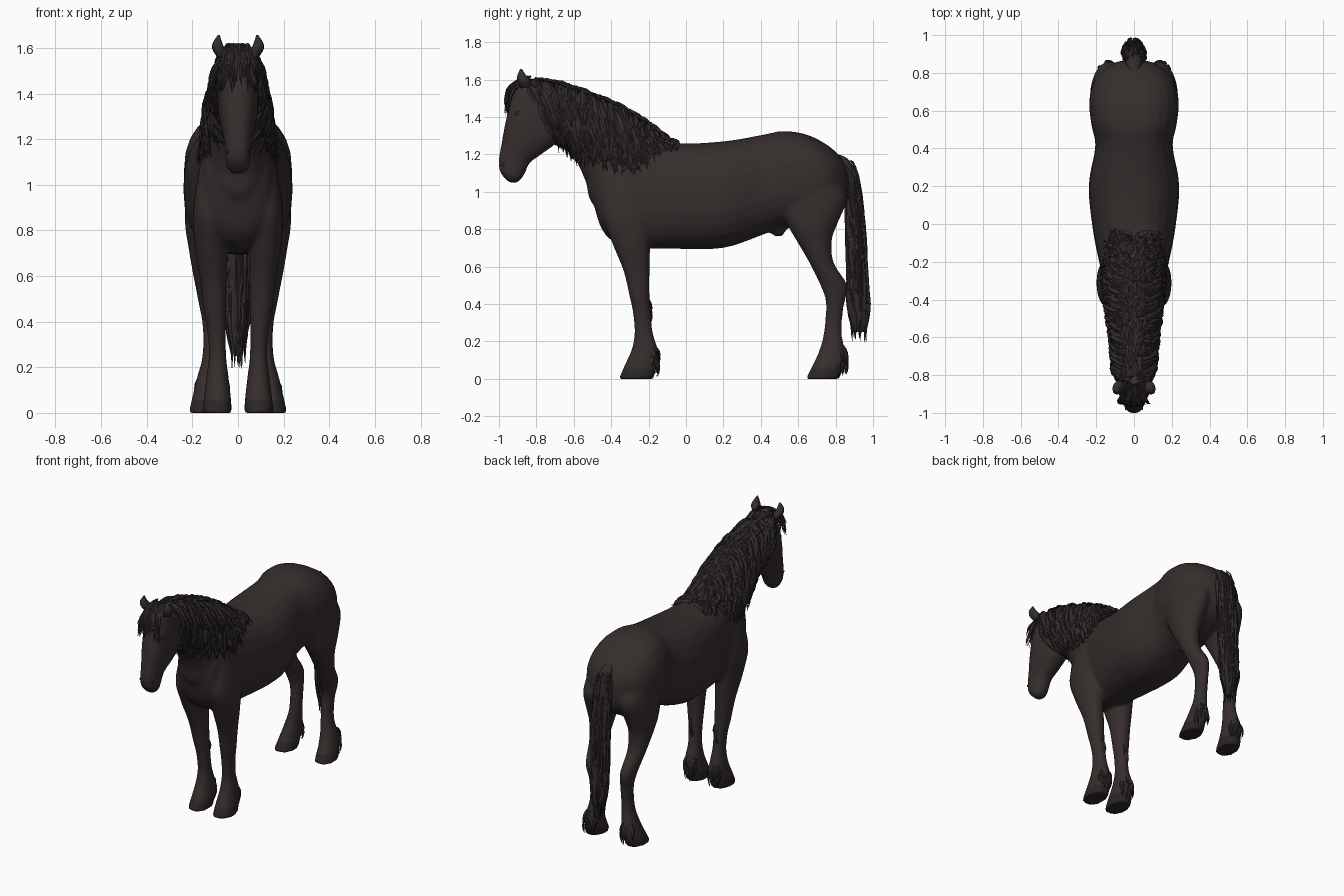
import bpy, bmesh, math, random
from mathutils import Vector
from mathutils.bvhtree import BVHTree

if "Cube" in bpy.data.objects:
    bpy.data.objects.remove(bpy.data.objects["Cube"])

random.seed(4)
rnd = random.uniform


def material(name, rgb):
    m = bpy.data.materials.new(name)
    m.diffuse_color = (*rgb, 1)
    m.use_nodes = True
    m.node_tree.nodes["Principled BSDF"].inputs["Base Color"].default_value = m.diffuse_color
    return m


COAT = material("dark brown coat", (0.036, 0.027, 0.026))
HAIR = material("dark hair", (0.031, 0.0245, 0.0235))
HORN = material("dark hoof and eye", (0.024, 0.019, 0.018))


def spline(rows, k):
    """Smooth curve through rows of numbers."""
    rows = [Vector(r) for r in rows]
    out = []
    for i in range(len(rows) - 1):
        a, b, c, d = rows[max(i - 1, 0)], rows[i], rows[i + 1], rows[min(i + 2, len(rows) - 1)]
        for j in range(k):
            t = j / k
            out.append(0.5 * (2 * b + (c - a) * t + (2 * a - 5 * b + 4 * c - d) * t * t
                              + (3 * b - a - 3 * c + d) * t ** 3))
    return out + [rows[-1]]


def bridge(bm, rings):
    for r, q in zip(rings, rings[1:]):
        n = len(r)
        for i in range(n):
            bm.faces.new((r[i], r[(i + 1) % n], q[(i + 1) % n], q[i]))
    bm.faces.new(rings[0][::-1])
    bm.faces.new(rings[-1])


def loft(bm, rows, side=1, e=2.2, n=24):
    """Rows: edge A (y, z), edge B (y, z), x centre, half width."""
    rings = []
    for ay, az, by, bz, xc, hw in spline(rows, 4):
        ring = []
        for i in range(n):
            t = 2 * math.pi * i / n
            c, s = math.cos(t), math.sin(t)
            c = math.copysign(abs(c) ** (2 / e), c)
            s = math.copysign(abs(s) ** (2 / e), s)
            ring.append(bm.verts.new((side * (xc + hw * s), (ay + by) / 2 + c * (ay - by) / 2,
                                      (az + bz) / 2 + c * (az - bz) / 2)))
        rings.append(ring)
    bridge(bm, rings)


def finish(bm, name, mat, smooth):
    bmesh.ops.recalc_face_normals(bm, faces=bm.faces)
    me = bpy.data.meshes.new(name)
    bm.to_mesh(me)
    bm.free()
    ob = bpy.data.objects.new(name, me)
    bpy.context.collection.objects.link(ob)
    me.materials.append(mat)
    me.polygons.foreach_set("use_smooth", [smooth] * len(me.polygons))
    return ob


# Body, neck, head and legs as closed lofts, fused by remeshing
bm = bmesh.new()
loft(bm, [(-.50, 1.10, -.49, .92, 0, .08), (-.45, 1.20, -.45, .80, 0, .135),
          (-.38, 1.26, -.38, .73, 0, .16), (-.25, 1.30, -.25, .70, 0, .175),
          (-.05, 1.26, -.05, .695, 0, .215), (.20, 1.27, .20, .70, 0, .24),
          (.41, 1.305, .41, .77, 0, .205), (.52, 1.325, .52, .81, 0, .225),
          (.65, 1.305, .65, .80, 0, .237), (.77, 1.24, .77, .84, 0, .205),
          (.845, 1.16, .845, .91, 0, .12), (.87, 1.08, .87, .99, 0, .04)], e=2.4)
loft(bm, [(-.04, 1.24, -.40, .82, 0, .15), (-.14, 1.31, -.51, .95, 0, .148),
          (-.26, 1.39, -.535, 1.05, 0, .134), (-.42, 1.47, -.59, 1.17, 0, .114),
          (-.58, 1.535, -.65, 1.25, 0, .10), (-.74, 1.57, -.72, 1.28, 0, .09),
          (-.84, 1.57, -.80, 1.33, 0, .07)])
loft(bm, [(-.86, 1.61, -.72, 1.53, 0, .055), (-.91, 1.555, -.68, 1.38, 0, .083),
          (-.945, 1.46, -.69, 1.27, 0, .09), (-.968, 1.36, -.76, 1.21, 0, .08),
          (-.988, 1.25, -.835, 1.155, 0, .062), (-1.002, 1.16, -.86, 1.10, 0, .055),
          (-.99, 1.10, -.885, 1.065, 0, .051), (-.95, 1.053, -.91, 1.045, 0, .025)], e=2.4)
loft(bm, [(.40, .84, .62, .86, 0, .06), (.43, .80, .55, .81, 0, .04),
          (.475, .76, .515, .76, 0, .016)])  # sheath
for s in (1, -1):
    loft(bm, [(-.40, 1.12, -.22, 1.12, .11, .05), (-.45, .90, -.18, .90, .122, .075),
              (-.40, .74, -.19, .73, .118, .072), (-.335, .58, -.195, .58, .108, .058),
              (-.302, .44, -.195, .43, .10, .048), (-.285, .36, -.19, .36, .094, .041),
              (-.275, .25, -.178, .25, .09, .038), (-.29, .16, -.15, .15, .09, .049),
              (-.325, .08, -.155, .07, .09, .058), (-.36, 0, -.175, 0, .092, .066)], s)
    loft(bm, [(.54, 1.14, .80, 1.08, .115, .10), (.50, .95, .862, .97, .13, .10),
              (.545, .82, .81, .83, .144, .088), (.59, .74, .78, .74, .147, .073),
              (.665, .61, .79, .62, .142, .057), (.735, .46, .862, .50, .128, .044),
              (.748, .38, .842, .38, .117, .038), (.737, .25, .832, .25, .118, .038),
              (.715, .16, .85, .15, .132, .048), (.68, .08, .845, .07, .143, .056),
              (.64, 0, .82, 0, .15, .066)], s, e=2.0)
horse = finish(bm, "horse_body", COAT, True)
rm = horse.modifiers.new("fuse", 'REMESH')
rm.mode, rm.voxel_size, rm.use_smooth_shade = 'VOXEL', 0.011, True
sm = horse.modifiers.new("soften", 'SMOOTH')
sm.factor, sm.iterations = 0.5, 6
dg = bpy.context.evaluated_depsgraph_get()
fused = bpy.data.meshes.new_from_object(horse.evaluated_get(dg))
horse.modifiers.clear()
horse.data = fused
fused.materials.clear()
fused.materials.append(COAT)
fused.materials.append(HORN)
for p in fused.polygons:
    p.use_smooth = True
    p.material_index = 1 if p.center.z < 0.055 else 0
tree = BVHTree.FromPolygons([v.co for v in fused.vertices], [p.vertices for p in fused.polygons])

# Ears: tapering shells
bm = bmesh.new()
for s in (1, -1):
    loft(bm, [(-.885, 1.555, -.825, 1.56, .066, .024), (-.90, 1.59, -.835, 1.595, .084, .028),
              (-.902, 1.62, -.855, 1.622, .09, .021), (-.887, 1.657, -.877, 1.657, .084, .004)], s, n=12)
finish(bm, "ears", COAT, True)

# Eyes and nostrils
bm = bmesh.new()
for s in (1, -1):
    for y, z, r in ((-.90, 1.42, .011), (-.975, 1.145, .009)):
        hit = tree.ray_cast(Vector((s, y, z)), Vector((-s, 0, 0)))[0]
        if hit:
            b = bmesh.ops.create_icosphere(bm, subdivisions=2, radius=r)["verts"]
            for v in b:
                v.co = Vector((v.co.x * .35, v.co.y * 1.3, v.co.z)) + hit
finish(bm, "eyes_and_nostrils", HORN, True)


def lock(bm, pts, normals, w, t):
    """Flat tapering lock of hair with a diamond section."""
    rings, m = [], len(pts) - 1
    for i, p in enumerate(pts):
        tan = (pts[min(i + 1, m)] - pts[max(i - 1, 0)]).normalized()
        side = tan.cross(normals[i]).normalized()
        nor = side.cross(tan)
        f = (0.6 + 0.4 * math.sin(math.pi * i / m)) * (1 - 0.85 * (i / m) ** 3)
        rings.append([bm.verts.new(p + d) for d in
                      (side * w * f, nor * t * f, -side * w * f, -nor * t * f)])
    bridge(bm, rings)


# Mane: layers of locks combed from the crest down over the neck surface
roots = spline([(-.85, 1.60, -.68, 1.28), (-.70, 1.585, -.61, 1.18), (-.50, 1.52, -.45, 1.13),
                (-.35, 1.455, -.31, 1.10), (-.20, 1.365, -.20, 1.17), (-.07, 1.265, -.06, 1.225)], 16)
bm = bmesh.new()
for s in (1, -1):
    for layer in range(3):
        for ry, rz, ey, ez in roots:
            u0 = (0, 0, .4)[layer] + rnd(0, .12)
            u1 = (1, .6, 1)[layer] + rnd(-.2, .07)
            ph, off = rnd(0, 6), rnd(.006, .02)
            dy, pts, nors = rnd(-.035, .035), [], []
            for i in range(10):
                u = u0 + (u1 - u0) * i / 9
                y = ry + (ey - ry) * u + dy * u + .014 * math.sin(ph + 10 * u)
                z = rz + (ez - rz) * u
                hit, n, _, _ = tree.ray_cast(Vector((s, y, z)), Vector((-s, 0, 0)))
                if not hit or hit.x * s < 0.01:
                    hit, n = Vector((s * .012, y, z - .01)), Vector((s * .3, 0, 1)).normalized()
                lift = (off + .012 * math.sin(math.pi * min(u, 1))) * min(1, max(.5, -2.2 * y))
                pts.append(hit + n * (lift + .006 * math.sin(ph + 14 * u)))
                nors.append(n)
            lock(bm, pts, nors, rnd(.013, .021), rnd(.006, .011))
# Locks lying along the crest close the parting
for i in range(70):
    i0, x, ph = random.randint(0, len(roots) - 12), rnd(-.04, .04), rnd(0, 6)
    pts = [Vector((x * (1 + .12 * j) + .008 * math.sin(ph + j), r[0], r[1] + .006 - 5 * x * x
                   + .006 * math.sin(ph + 1.5 * j))) for j, r in enumerate(roots[i0:i0 + 11:2])]
    lock(bm, pts, [Vector((x * 6, .3, 1)).normalized()] * len(pts), rnd(.014, .02), rnd(.007, .011))
# Forelock over the brow
for i in range(40):
    x, L, ph = rnd(-.08, .08), rnd(.10, .2), rnd(0, 6)
    pts, nors = [], []
    for j in range(8):
        u = j / 7
        z = 1.605 - L * u ** 1.2
        y = -.855 - .085 * math.sin(min(1, u * 1.5) * math.pi / 2) - .035 * u
        pts.append(Vector((x * (.6 + .6 * u) + .006 * math.sin(ph + 8 * u), y + abs(x) * .35, z + .012 * (1 - u))))
        nors.append(Vector((x * 3, -1, .6 * (1 - u))).normalized())
    lock(bm, pts, nors, rnd(.009, .015), .007)
finish(bm, "mane_and_forelock", HAIR, False)

# Tail: core with long wavy locks around it
core = [(.80, 1.205, .80, 1.15, 0, .025), (.875, 1.165, .835, 1.10, 0, .045),
        (.925, 1.03, .855, 1.0, 0, .054), (.95, .80, .862, .80, 0, .056),
        (.965, .55, .868, .55, 0, .052), (.978, .38, .872, .38, 0, .042), (.95, .25, .90, .25, 0, .014)]
bm = bmesh.new()
loft(bm, core, n=14)
path = spline(core, 8)
for i in range(130):
    a, ph = rnd(0, 2 * math.pi), rnd(0, 6)
    i0 = random.randint(7, 32)
    i1 = min(len(path) - 1, i0 + random.randint(12, 22))
    drop = rnd(0, .06) if i1 == len(path) - 1 else 0
    pts, nors = [], []
    for j in range(9):
        q = path[round(i0 + (i1 - i0) * j / 8)]
        grow = 1.07 + .08 * math.sin(ph + j)
        c, sn = math.cos(a + .15 * math.sin(ph + j)), math.sin(a)
        hy, hw = max((q[0] - q[2]) / 2, .036), max(q[5], .028)
        pts.append(Vector((sn * hw * grow, (q[0] + q[2]) / 2 + c * hy * grow,
                           (q[1] + q[3]) / 2 + c * (q[1] - q[3]) / 2 - drop * j / 8)))
        nors.append(Vector((sn, c, .05)).normalized())
    lock(bm, pts, nors, rnd(.009, .015), rnd(.005, .009))
finish(bm, "tail", HAIR, False)

# Feathering: hair tufts behind and beside the fetlocks
bm = bmesh.new()
for s in (1, -1):
    for cx, cy in ((.09, -.205), (.14, .80)):
        for i in range(20):
            a, z0, L = rnd(-1.3, 1.3), rnd(.12, .18), rnd(.07, .12)
            d = Vector((math.sin(a), math.cos(a), 0))
            pts = []
            for j in range(6):
                u = j / 5
                r = .042 + .022 * math.sin(math.pi * min(1, u * .8))
                pts.append(Vector((s * cx, cy, z0 - L * u)) + Vector((d.x * (r - .01), d.y * r, 0)))
            lock(bm, pts, [d] * 6, rnd(.009, .014), .007)
    for i in range(6):  # short tufts behind the front knees
        z0, x = rnd(.36, .43), rnd(-.02, .02)
        pts = [Vector((s * .097 + x, -.197 + .012 * math.sin(math.pi * j / 4), z0 - .02 * j)) for j in range(5)]
        lock(bm, pts, [Vector((0, 1, 0))] * 5, .009, .006)
finish(bm, "leg_feathering", HAIR, False)
